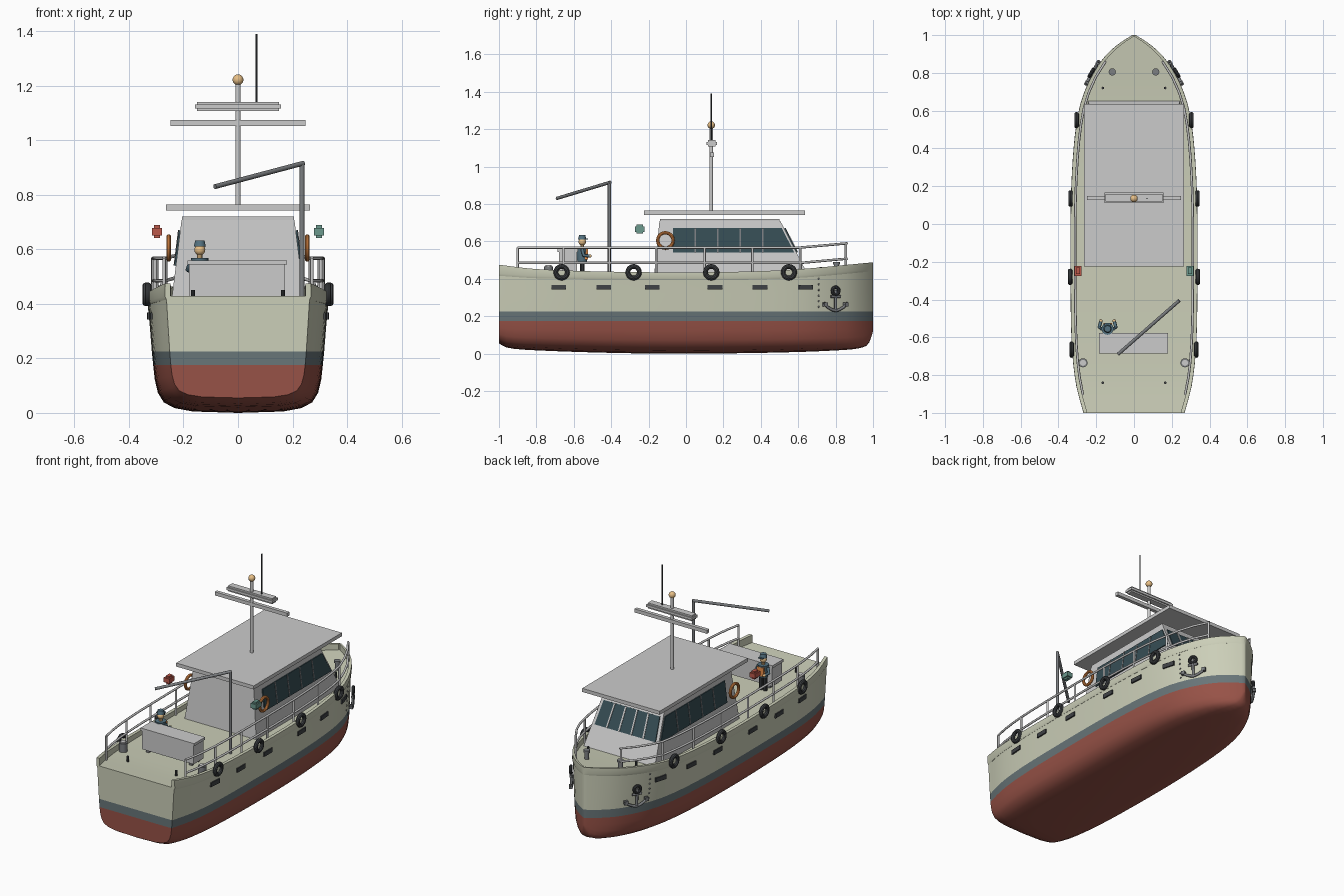
import bpy, bmesh, math
from mathutils import Vector

if "Cube" in bpy.data.objects:
    bpy.data.objects.remove(bpy.data.objects["Cube"])

def mat(name, r, g, b):
    m = bpy.data.materials.new(name)
    m.diffuse_color = (r, g, b, 1)
    m.use_nodes = True
    m.node_tree.nodes["Principled BSDF"].inputs["Base Color"].default_value = m.diffuse_color
    return m

OLIVE = mat("hull_olive", .60, .62, .48)
RIM = mat("rim_olive", .42, .44, .34)
BAND = mat("band_slate", .14, .18, .19)
RED = mat("bottom_red", .31, .085, .063)
GLASS = mat("glass", .037, .075, .09)
DARK = mat("rubber", .05, .055, .06)
STEEL = mat("steel", .2, .21, .22)
ORANGE = mat("orange", .85, .29, .07)
TAN = mat("tan", .8, .52, .24)
GREEN = mat("lamp_green", .15, .32, .27)
LRED = mat("lamp_red", .5, .1, .07)
BLUE = mat("cloth_blue", .09, .17, .22)

def mesh(name, verts, faces, mats=(), idx=None, angle=35):
    me = bpy.data.meshes.new(name)
    me.from_pydata([tuple(v) for v in verts], [], faces)
    for m in mats:
        me.materials.append(m)
    if idx:
        me.polygons.foreach_set("material_index", idx)
    bm = bmesh.new()
    bm.from_mesh(me)
    bmesh.ops.recalc_face_normals(bm, faces=bm.faces)
    bm.to_mesh(me)
    bm.free()
    ob = bpy.data.objects.new(name, me)
    bpy.context.collection.objects.link(ob)
    return smooth(ob, angle)

def smooth(ob, angle=35):
    bpy.ops.object.select_all(action='DESELECT')
    ob.select_set(True)
    bpy.context.view_layer.objects.active = ob
    bpy.ops.object.shade_smooth_by_angle(angle=math.radians(angle))
    return ob

def done(name, m):
    ob = bpy.context.object
    ob.name = name
    if m:
        ob.data.materials.append(m)
    return ob

def box(name, c, s, m=None, rz=0):
    bpy.ops.mesh.primitive_cube_add(size=1, location=c, rotation=(0, 0, rz))
    bpy.context.object.scale = s
    return done(name, m)

def cyl(name, c, r, h, m=None, r2=None, n=16):
    bpy.ops.mesh.primitive_cone_add(vertices=n, radius1=r, radius2=r if r2 is None else r2, depth=h, location=c)
    return smooth(done(name, m))

def ball(name, c, r, m=None):
    bpy.ops.mesh.primitive_uv_sphere_add(segments=16, ring_count=10, radius=r, location=c)
    return smooth(done(name, m))

def ring(name, c, R, r, m, rz=0):
    bpy.ops.mesh.primitive_torus_add(location=c, rotation=(0, math.pi / 2, rz), major_radius=R,
                                     minor_radius=r, major_segments=28, minor_segments=10)
    return smooth(done(name, m))

def pipes(name, paths, r, m=None):
    cu = bpy.data.curves.new(name, 'CURVE')
    cu.dimensions = '3D'
    cu.bevel_depth, cu.bevel_resolution, cu.use_fill_caps = r, 2, True
    for p in paths:
        s = cu.splines.new('POLY')
        s.points.add(len(p) - 1)
        for q, v in zip(s.points, p):
            q.co = (*v, 1)
    if m:
        cu.materials.append(m)
    ob = bpy.data.objects.new(name, cu)
    bpy.context.collection.objects.link(ob)
    return ob

def slab(name, quad, t, m=None):
    q = [Vector(v) for v in quad]
    n = (q[1] - q[0]).cross(q[3] - q[0]).normalized() * t / 2
    f = [(0, 1, 2, 3), (7, 6, 5, 4)] + [(i, i + 4, (i + 1) % 4 + 4, (i + 1) % 4) for i in range(4)]
    return mesh(name, [v - n for v in q] + [v + n for v in q], f, [m] if m else [])

def curve(pts):
    # smooth interpolation through (y, value) points
    def slope(i):
        a, b = pts[max(i - 1, 0)], pts[min(i + 1, len(pts) - 1)]
        return (b[1] - a[1]) / (b[0] - a[0])
    def f(y):
        i = 0
        while i < len(pts) - 2 and y > pts[i + 1][0]:
            i += 1
        (a, va), (b, vb) = pts[i], pts[i + 1]
        h, t = b - a, (y - a) / (b - a)
        return (va * (2*t**3 - 3*t*t + 1) + slope(i) * h * (t**3 - 2*t*t + t)
                + vb * (3*t*t - 2*t**3) + slope(i + 1) * h * (t**3 - t*t))
    return f

# Hull lines: half width, bottom, deck edge and bulwark top along y
width = curve([(-1, .263), (-.85, .302), (-.65, .324), (-.35, .331), (.1, .33), (.4, .315), (.6, .288),
               (.72, .25), (.82, .198), (.9, .138), (.96, .068), (1, .004)])
bottom = curve([(-1, .055), (-.96, .033), (-.85, .02), (-.4, .004), (0, 0), (.5, .006), (.85, .02), (.95, .035), (.98, .06), (1, .12)])
sheer = curve([(-1, .428), (-.8, .415), (-.4, .408), (.2, .405), (.6, .417), (1, .452)])
rail_top = curve([(-1, .475), (-.8, .452), (-.4, .438), (.1, .435), (.55, .448), (1, .488)])
LOW = [(0, 0), (.5, .03), (.7, .1), (.82, .22), (.885, .42), (.92, .7), (.937, 1)]
ys = [-1, -.985, -.96] + [-.92 + .06 * i for i in range(30)] + [.86, .89, .92, .945, .965, .98, .99, 1]

def section(y):
    w, b, s = width(y), bottom(y), sheer(y)
    p = [(w * f, b + (.175 - b) * t) for f, t in LOW]
    return p + [(w * .952, .225), (w * .975, .32), (w, s)]

# Hull shell, transom and deck
n = len(section(0))
verts, faces, idx = [], [], []
band = lambda k: 0 if k < len(LOW) - 1 else (1 if k == len(LOW) - 1 else 2)
for y in ys:
    p = section(y)
    verts += [(x, y, z) for x, z in p] + [(-x, y, z) for x, z in p]
for j in range(len(ys)):
    a, c = j * 2 * n, (j + 1) * 2 * n
    for k in range(n - 1):
        if j < len(ys) - 1:
            for o in (0, n):
                faces.append((a + o + k, a + o + k + 1, c + o + k + 1, c + o + k))
                idx.append(band(k))
        if j in (0, len(ys) - 1):
            faces.append((a + k, a + k + 1, a + n + k + 1, a + n + k))
            idx.append(band(k))
    if j < len(ys) - 1:
        faces.append((a + n - 1, a + 2 * n - 1, c + 2 * n - 1, c + n - 1))
        idx.append(2)
hull = mesh("hull", verts, faces, [RED, BAND, OLIVE], idx)
bm = bmesh.new()
bm.from_mesh(hull.data)
bmesh.ops.remove_doubles(bm, verts=bm.verts, dist=.0001)
bmesh.ops.recalc_face_normals(bm, faces=bm.faces)
bm.to_mesh(hull.data)
bm.free()
smooth(hull)

def hx(y, z):
    return width(y) * (.952 + .048 * (z - .225) / (sheer(y) - .225))

def yaw(y):
    return -math.atan2(width(y + .01) - width(y - .01), .02)

for s in (1, -1):
    side = "right" if s > 0 else "left"
    # Bulwark
    v, f = [], []
    for j, y in enumerate(ys):
        w, i = width(y), max(width(y) - .016, .0005)
        v += [(s * w, y, sheer(y) - .012), (s * (w + .005), y, sheer(y)), (s * (w + .004), y, rail_top(y)),
              (s * i, y, rail_top(y)), (s * i, y, sheer(y) - .012)]
        if j:
            f += [(5*j - 5 + k, 5*j - 5 + (k + 1) % 5, 5*j + (k + 1) % 5, 5*j + k) for k in range(5)]
    f += [(0, 1, 2, 3, 4), tuple(len(v) - 5 + k for k in range(5))]
    mesh("bulwark_" + side, v, f, [OLIVE])
    # Hull ports, rivets and tyre fenders
    for y in (-.68, -.44, -.18, .155, .395, .64):
        box("hull_port", (s * hx(y, .355), y, .355), (.014, .078, .026), DARK, s * yaw(y))
    for k in range(6):
        ball("rivet", (s * hx(.71, .25 + k * .03), .71, .25 + k * .03), .005, STEEL)
    for y in (-.665, -.28, .135, .55):
        ring("tyre_fender", (s * (width(y) + .007), y, .435), .031, .0125, DARK)
    # Anchor and hawse
    P = lambda y, z: (s * (hx(y, z) + .022), y, z)
    ring("hawse_ring", P(.8, .335), .02, .009, DARK, s * yaw(.8))
    pipes("anchor", [[P(.8, .34), P(.8, .23)], [P(.775, .305), P(.825, .305)],
                     [P(.738, .272), P(.755, .25), P(.78, .235), P(.8, .229), P(.82, .235), P(.845, .25), P(.862, .272)]], .008, STEEL)
    for y in (.745, .855):
        box("anchor_fluke", P(y, .262), (.02, .022, .022), STEEL, s * yaw(y))
    # Deck railing
    rx = lambda y: s * (width(y) - .02)
    top = lambda y: .567 + max(0, y - .61) * .09
    run = [-.9 + .0839 * k for k in range(22)]
    posts = (-.9, -.655, -.41, -.16, .1, .355, .61, .855)
    pipes("railing_" + side, [[(rx(y), y, top(y)) for y in run], [(rx(y), y, top(y) - .082) for y in run]]
          + [[(rx(y), y, sheer(y)), (rx(y), y, top(y))] for y in posts], .0065)
    # Deck fittings
    cyl("bow_bollard", (s * .115, .805, .455), .014, .06, STEEL)
    cyl("bow_bollard_cap", (s * .115, .805, .483), .019, .012, STEEL)
    cyl("bow_pin", (s * .165, .72, .44), .007, .045, DARK, n=10)
    cyl("stern_pin", (s * .165, -.84, .43), .007, .04, DARK, n=10)
    cyl("stern_bollard", (s * .27, -.735, .437), .024, .06, STEEL)
    cyl("stern_bollard_cap", (s * .27, -.735, .468), .016, .012)
    # Life ring and side lamp
    ring("life_ring", (s * .254, -.11, .605), .041, .009, ORANGE)
    lamp = GREEN if s > 0 else LRED
    box("side_lamp_core", (s * .297, -.248, .665), (.022, .035, .048), lamp)
    box("side_lamp_body", (s * .297, -.248, .665), (.038, .052, .028), lamp)

# Cabin
Z0, Z1 = .405, .708
hw = lambda z: .245 - .038 * (z - Z0) / (Z1 - Z0)
yf = lambda z: .66 - .155 * (z - Z0) / (Z1 - Z0)
yb = lambda z: -.172 + .03 * (z - Z0) / (Z1 - Z0)
cv = [(sx * hw(z), fy(z), z) for z in (Z0, Z1) for sx, fy in ((-1, yb), (1, yb), (1, yf), (-1, yf))]
mesh("cabin", cv, [(0, 1, 2, 3), (4, 5, 6, 7)] + [(i, (i + 1) % 4, (i + 1) % 4 + 4, i + 4) for i in range(4)])
box("cabin_cap", (0, .18, .714), (.41, .64, .014))
box("roof", (0, .205, .753), (.53, .86, .022))

# Cabin windows with mullions
A, B = .54, .67
for s in (1, -1):
    S = lambda y, z: (s * (hw(z) + .002), y, z)
    slab("side_window", [S(-.07, A), S(yf(A) - .012, A), S(yf(B) - .012, B), S(-.07, B)], .008, GLASS)
    for y in (.05, .17, .29, .41):
        slab("side_mullion", [S(y - .004, A), S(y + .004, A), S(y + .004, B), S(y - .004, B)], .013, STEEL)
F = lambda u, z, d=0: (u * (hw(z) - .02) + d, yf(z) + .002, z)
slab("windscreen", [F(-1, A), F(1, A), F(1, B), F(-1, B)], .008, GLASS)
for u in (-.6, -.2, .2, .6):
    slab("windscreen_mullion", [F(u, A, -.005), F(u, A, .005), F(u, B, .005), F(u, B, -.005)], .014)

# Mast, yard, radar and antenna
cyl("mast", (0, .135, .985), .0095, .45)
ball("mast_light", (0, .135, 1.222), .02, TAN)
box("yard", (0, .138, 1.063), (.495, .022, .022))
box("radar_bar", (0, .138, 1.124), (.3, .04, .034))
box("radar_band", (0, .138, 1.124), (.314, .055, .015))
cyl("antenna", (.068, .135, 1.255), .0032, .27, DARK, n=8)

# Davit crane
pipes("davit", [[(.235, -.41, .41), (.235, -.41, .915)], [(.24, -.405, .916), (-.085, -.69, .83)]], .009, STEEL)

# Stern locker
box("locker", (-.003, -.632, .487), (.352, .096, .118))
box("locker_lid", (-.003, -.632, .552), (.366, .108, .016))
for x in (-.15, .145):
    for y in (-.66, -.6):
        box("locker_foot", (x, y, .42), (.02, .02, .025), STEEL)

# Deckhand
X, Y = -.14, -.555
for s in (1, -1):
    cyl("deckhand_leg", (X + s * .014, Y, .45), .012, .09, DARK, n=10)
    pipes("deckhand_arm", [[(X + s * .032, Y, .556), (X + s * .044, Y + .008, .525), (X + s * .036, Y + .038, .522)]], .009, BLUE)
    ball("deckhand_hand", (X + s * .035, Y + .042, .522), .009, TAN)
cyl("deckhand_body", (X, Y, .53), .026, .075, BLUE, r2=.032)
box("deckhand_vest", (X, Y + .024, .532), (.045, .016, .055), ORANGE)
cyl("deckhand_neck", (X, Y, .572), .01, .02, TAN, n=10)
ball("deckhand_head", (X, Y, .598), .02, TAN)
cyl("deckhand_cap", (X, Y, .622), .022, .022, BLUE, r2=.017)
box("deckhand_cap_peak", (X, Y + .02, .613), (.03, .02, .005), BLUE)
